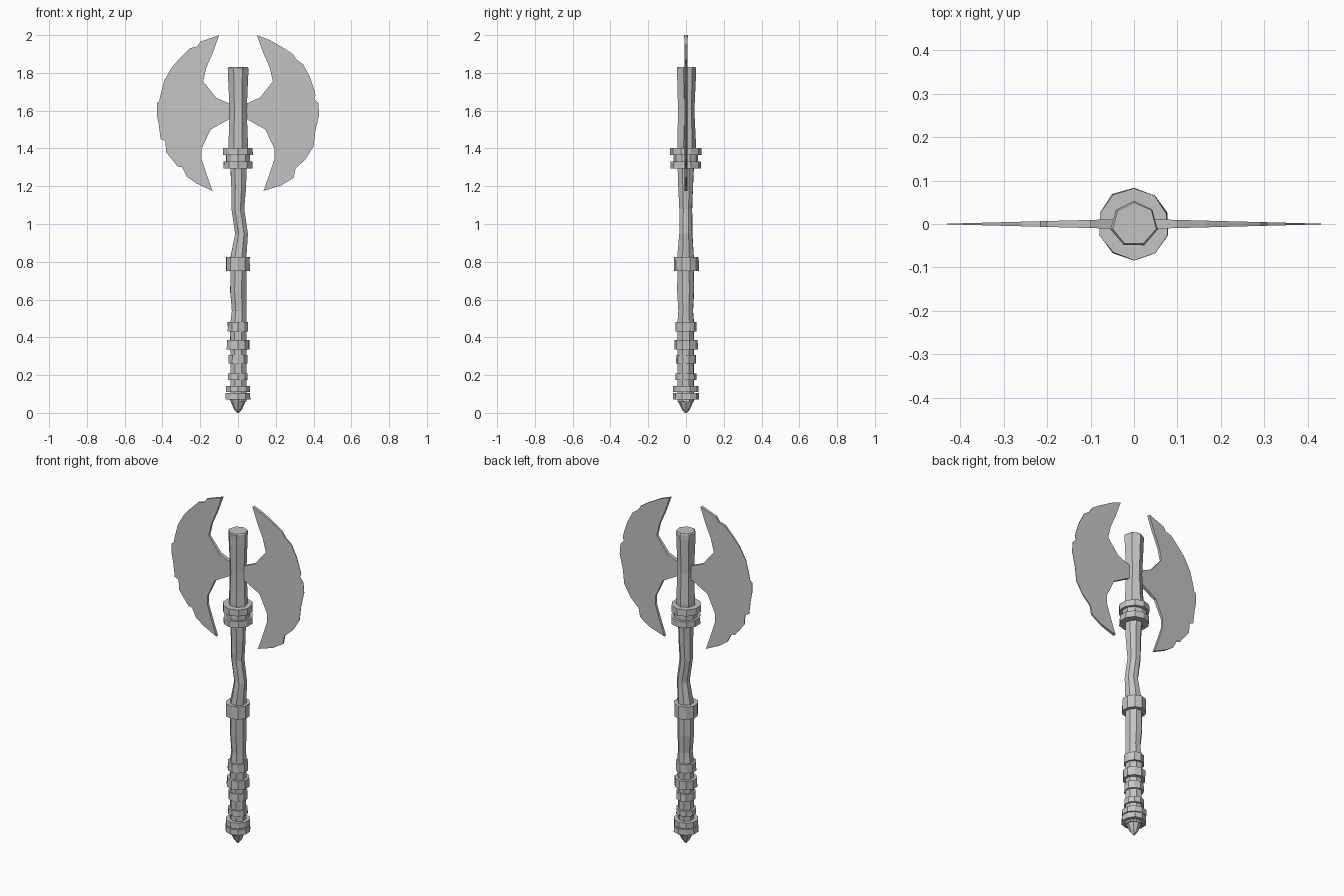
import bpy, bmesh, math, random

random.seed(4)
if "Cube" in bpy.data.objects:
    bpy.data.objects.remove(bpy.data.objects["Cube"])

grey = bpy.data.materials.new("plain_grey")
grey.use_nodes = True
colour = (0.55, 0.55, 0.55, 1)
grey.diffuse_color = colour
grey.node_tree.nodes["Principled BSDF"].inputs["Base Color"].default_value = colour


def finish(bm, name):
    bmesh.ops.recalc_face_normals(bm, faces=bm.faces)
    mesh = bpy.data.meshes.new(name)
    bm.to_mesh(mesh)
    bm.free()
    mesh.materials.append(grey)
    obj = bpy.data.objects.new(name, mesh)
    bpy.context.collection.objects.link(obj)
    return obj


def loft(name, rings, sides, rough=0.0, turn=0.0):
    """Faceted, slightly hewn column through rings of (z, centre x, radius)."""
    bm = bmesh.new()
    loops = []
    wear = [1 + random.uniform(-rough, rough) for _ in range(sides)]
    for z, cx, r in rings:
        loop = []
        for i in range(sides):
            a = math.tau * i / sides + turn
            k = r * wear[i] * (1 + random.uniform(-rough, rough) * 0.5)
            loop.append(bm.verts.new((cx + k * math.cos(a), k * math.sin(a), z)))
        loops.append(loop)
    for low, high in zip(loops, loops[1:]):
        for i in range(sides):
            j = (i + 1) % sides
            bm.faces.new((low[i], low[j], high[j], high[i]))
    bm.faces.new(loops[0][::-1])
    bm.faces.new(loops[-1])
    bmesh.ops.triangulate(bm, faces=[f for f in bm.faces if len(f.verts) == 4])
    return finish(bm, name)


# Hewn wooden handle with a crooked middle, and the straight head socket
loft("handle", [(0.06, 0, .046), (0.30, 0, .045), (0.46, 0, .048), (0.54, .004, .041),
                (0.64, 0, .047), (0.83, .002, .046), (0.95, .017, .037),
                (1.08, -.002, .037), (1.20, .002, .042), (1.32, 0, .046)],
     8, 0.06, math.pi / 8)
loft("head_socket", [(1.30, 0, .052), (1.42, 0, .053), (1.60, 0, .046),
                     (1.80, 0, .054), (1.825, 0, .055), (1.832, 0, .051)],
     7, 0.05, math.pi / 2)

# Collars and grip bands: bottom, top, radius
bands = {
    "head_collar_upper": (1.365, 1.402, .082),
    "head_collar_core": (1.32, 1.37, .066),
    "head_collar_lower": (1.295, 1.332, .081),
    "middle_collar": (.75, .824, .066),
    "grip_band_top": (.43, .48, .056),
    "grip_band_upper": (.335, .386, .061),
    "grip_band_middle": (.262, .306, .053),
    "grip_band_lower": (.175, .208, .055),
    "pommel_collar_upper": (.11, .143, .067),
    "pommel_collar_lower": (.072, .105, .068),
}
for name, (low, high, r) in bands.items():
    loft(name, [(low, 0, r), (high, 0, r * 0.99)], 10, 0.03, math.pi / 2)

# Pointed pommel
loft("pommel_spike", [(0, 0, .006), (.02, 0, .022), (.075, 0, .047)], 8, 0.03)


def blade(name, side, edge):
    """Thin crescent: sharp rim all round, cheeks thinning towards the edge."""
    inner_low = [(.165, 1.26), (.193, 1.345), (.192, 1.40), (.145, 1.50), (.05, 1.553), (0, 1.56)]
    inner_high = [(0, 1.635), (.05, 1.64), (.115, 1.668), (.185, 1.755), (.167, 1.83), (.132, 1.91)]
    bm = bmesh.new()
    outline = [bm.verts.new((side * x, 0, z)) for x, z in edge + inner_low + inner_high]
    face = bm.faces.new(outline)
    bmesh.ops.inset_region(bm, faces=[face], thickness=0.012, use_boundary=True,
                           use_even_offset=False)
    rim = set(outline)
    for v in bm.verts:
        if v not in rim:
            v.co.y = -0.012 * (1 - abs(v.co.x) / 0.46)
    copy = bmesh.ops.duplicate(bm, geom=bm.verts[:] + bm.edges[:] + bm.faces[:])["geom"]
    for v in copy:
        if isinstance(v, bmesh.types.BMVert):
            v.co.y = -v.co.y
    bmesh.ops.remove_doubles(bm, verts=bm.verts, dist=0.0001)
    bmesh.ops.triangulate(bm, faces=bm.faces)
    return finish(bm, name)


# Chipped cutting edges, from the upper tip to the lower tip
blade("right_blade", -1, [
    (.10, 2.0), (.20, 1.965), (.215, 1.94), (.255, 1.93), (.31, 1.875), (.35, 1.83),
    (.39, 1.76), (.41, 1.685), (.417, 1.65), (.43, 1.64), (.43, 1.58), (.42, 1.53),
    (.41, 1.45), (.385, 1.44), (.38, 1.38), (.32, 1.305), (.295, 1.30), (.27, 1.25),
    (.22, 1.215), (.135, 1.175)])
blade("left_blade", 1, [
    (.10, 2.0), (.165, 1.975), (.245, 1.93), (.29, 1.90), (.31, 1.87), (.345, 1.845),
    (.38, 1.78), (.405, 1.705), (.41, 1.68), (.402, 1.665), (.425, 1.64), (.43, 1.58),
    (.41, 1.495), (.40, 1.41), (.355, 1.34), (.305, 1.295), (.295, 1.245), (.23, 1.205),
    (.135, 1.175)])
